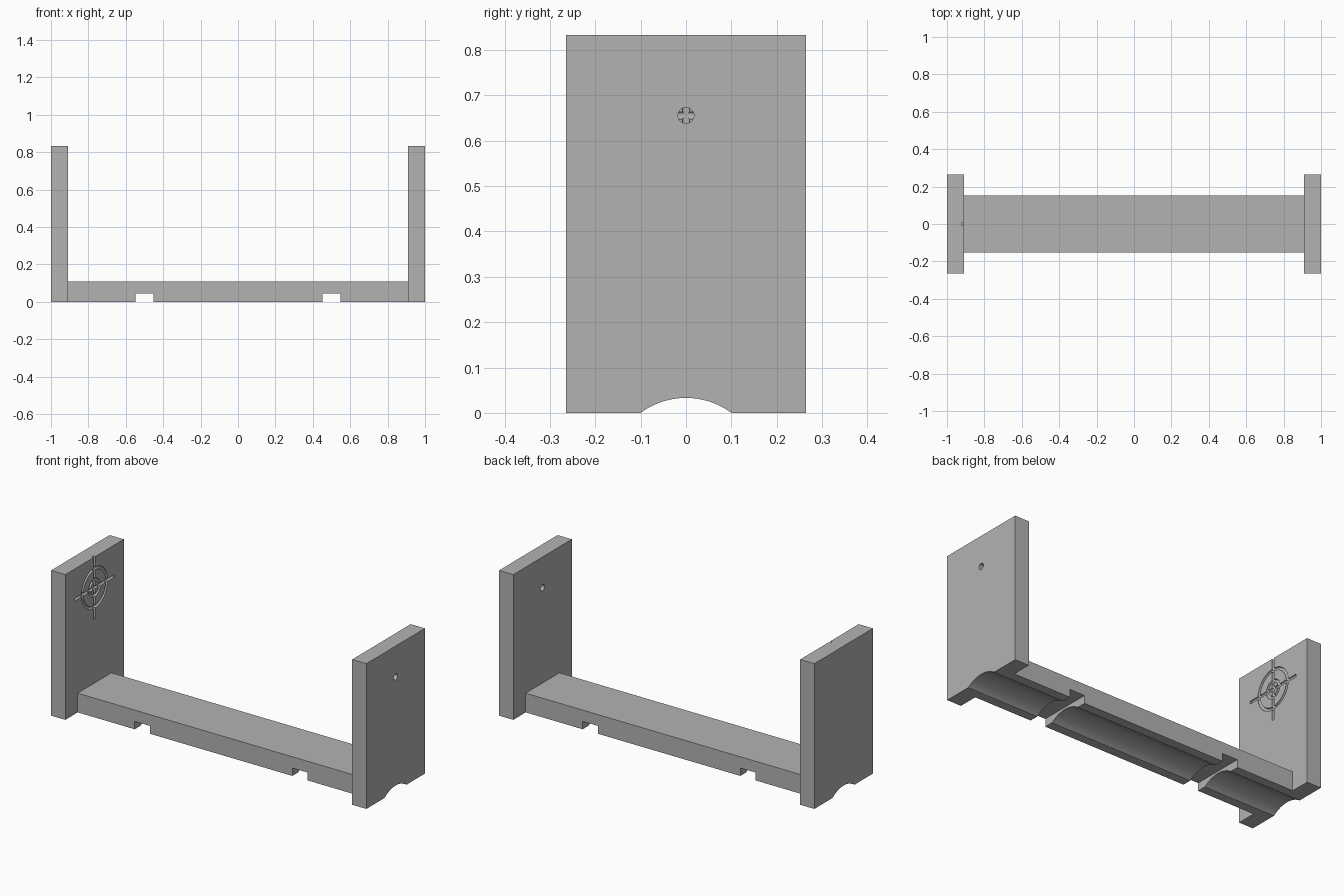
import bpy
from math import pi

cube = bpy.data.objects.get("Cube")
if cube:
    bpy.data.objects.remove(cube, do_unlink=True)

grey = bpy.data.materials.new("plain grey")
grey.use_nodes = True
grey.diffuse_color = (0.45, 0.45, 0.45, 1)
grey.node_tree.nodes["Principled BSDF"].inputs["Base Color"].default_value = grey.diffuse_color

HEIGHT, DEPTH, INNER = 0.833, 0.53, 0.91
SIGHT_Z = 0.656
GROOVE_X = -0.914      # axis of the engraved lines, just inside the panel face
LINE_R = 0.009


def box(name, size, centre):
    bpy.ops.mesh.primitive_cube_add(size=1, location=centre)
    ob = bpy.context.object
    ob.name = name
    ob.scale = size
    bpy.ops.object.transform_apply(location=True, rotation=False, scale=True)
    ob.data.materials.append(grey)
    return ob


def rod(radius, length, centre, rotation=(0, 0, 0), sides=24):
    bpy.ops.mesh.primitive_cylinder_add(vertices=sides, radius=radius, depth=length,
                                        location=centre, rotation=rotation)
    bpy.context.object.data.materials.append(grey)
    return bpy.context.object


def ring(radius):
    bpy.ops.mesh.primitive_torus_add(major_radius=radius, minor_radius=LINE_R,
                                     major_segments=64, minor_segments=16,
                                     location=(GROOVE_X, 0, SIGHT_Z), rotation=(0, pi / 2, 0))
    bpy.context.object.data.materials.append(grey)
    return bpy.context.object


def cut(target, cutter):
    mod = target.modifiers.new("cut", "BOOLEAN")
    mod.operation = "DIFFERENCE"
    mod.solver = "EXACT"
    mod.object = cutter
    bpy.ops.object.select_all(action="DESELECT")
    bpy.context.view_layer.objects.active = target
    target.select_set(True)
    bpy.ops.object.modifier_apply(modifier=mod.name)
    bpy.data.objects.remove(cutter, do_unlink=True)


# Base board and the two end panels
thick = 1 - INNER
base = box("base_board", (2 * INNER, 0.306, 0.11), (0, 0, 0.055))
panels = {side: box(name, (thick, DEPTH, HEIGHT), (side * (1 - thick / 2), 0, HEIGHT / 2))
          for side, name in ((1, "left_panel"), (-1, "right_panel"))}

# Arched channel along the underside of everything
for part in (base, *panels.values()):
    cut(part, rod(0.168, 3, (0, 0, -0.135), (0, pi / 2, 0), 128))

# Two cross slots under the base
for side in (-1, 1):
    cut(base, box("slot_cutter", (0.096, 1, 0.09), (side * 0.5, 0, 0)))

# Round peep hole through the left panel
cut(panels[1], rod(0.0175, 0.4, (0.95, 0, SIGHT_Z), (0, pi / 2, 0), 32))

# Engraved crosshair: two rings and two crossing lines on the right panel
for radius in (0.11, 0.045):
    cut(panels[-1], ring(radius))
cut(panels[-1], rod(LINE_R, 0.38, (GROOVE_X, 0, SIGHT_Z + 0.011)))
cut(panels[-1], rod(LINE_R, 0.36, (GROOVE_X, 0, SIGHT_Z), (pi / 2, 0, 0)))

# Smooth the curved cuts, keep the board edges sharp
bpy.ops.object.select_all(action="DESELECT")
for part in (base, *panels.values()):
    part.select_set(True)
bpy.context.view_layer.objects.active = base
bpy.ops.object.shade_smooth_by_angle(angle=pi / 6)
